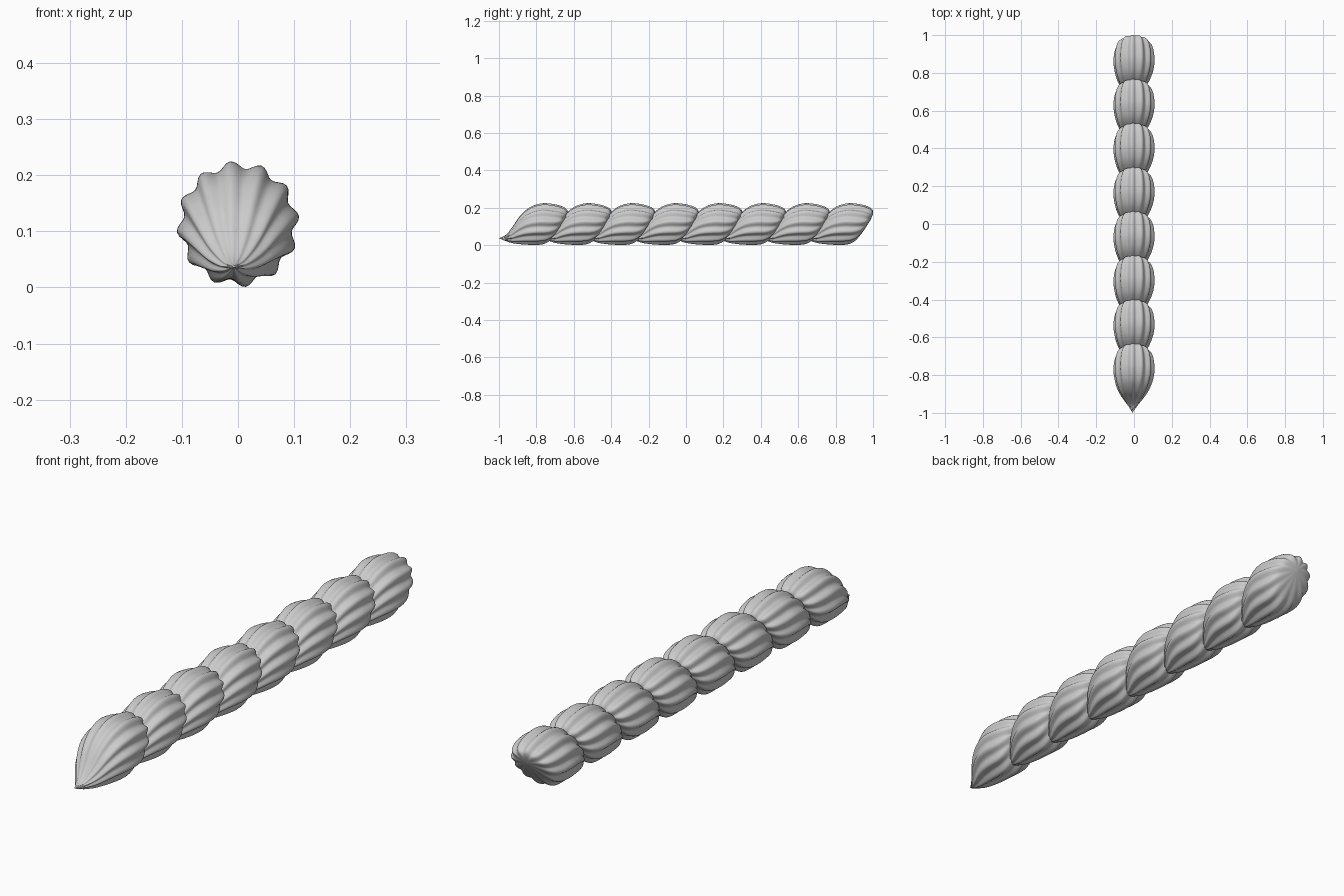
import bpy, bmesh, math

if "Cube" in bpy.data.objects:
    bpy.data.objects.remove(bpy.data.objects["Cube"])

COUNT, PITCH = 8, 0.2333
LOBES, SEG, SUB = 12, 96, 4

# one piped shell: rings from the tip to the blunt end
# (top y, top z, bottom y, bottom z, half width)
RINGS = [
    (0.000, 0.037, 0.000, 0.037, 0.000),
    (0.038, 0.056, 0.030, 0.024, 0.022),
    (0.075, 0.102, 0.065, 0.012, 0.050),
    (0.115, 0.160, 0.100, 0.006, 0.076),
    (0.170, 0.206, 0.140, 0.002, 0.097),
    (0.235, 0.225, 0.190, 0.000, 0.109),
    (0.300, 0.219, 0.235, 0.004, 0.107),
    (0.345, 0.205, 0.268, 0.020, 0.096),
    (0.366, 0.187, 0.293, 0.046, 0.077),
    (0.366, 0.165, 0.322, 0.085, 0.042),
    (0.352, 0.132, 0.352, 0.132, 0.000),
]


def catmull(p0, p1, p2, p3, t):
    return [0.5 * (2*b + (c - a)*t + (2*a - 5*b + 4*c - d)*t*t + (3*b - a - 3*c + d)*t**3)
            for a, b, c, d in zip(p0, p1, p2, p3)]


def smooth_rings():
    out, n = [], len(RINGS)
    for i in range(n - 1):
        for s in range(SUB):
            out.append(catmull(RINGS[max(i-1, 0)], RINGS[i], RINGS[i+1],
                               RINGS[min(i+2, n-1)], s / SUB))
    return out[1:]


def make_shell_mesh():
    bm = bmesh.new()
    loops = []
    for ty, tz, by, bz, w in smooth_rings():
        loop = []
        for k in range(SEG):
            a = 2 * math.pi * k / SEG
            # star nozzle ribs
            f = 0.94 + 0.06 * math.cos(LOBES * (a - math.radians(7)))
            c, s = math.cos(a) * f, math.sin(a) * f
            x = w * c - 0.008 * max(0, 1 - ty / 0.2)
            loop.append(bm.verts.new((x, (ty+by)/2 + (ty-by)/2*s, (tz+bz)/2 + (tz-bz)/2*s)))
        loops.append(loop)
    tip = bm.verts.new((-0.008, RINGS[0][0], RINGS[0][1]))
    end = bm.verts.new((0, RINGS[-1][0], RINGS[-1][1]))
    for k in range(SEG):
        j = (k + 1) % SEG
        bm.faces.new((tip, loops[0][k], loops[0][j]))
        bm.faces.new((end, loops[-1][j], loops[-1][k]))
        for a, b in zip(loops, loops[1:]):
            bm.faces.new((a[k], b[k], b[j], a[j]))
    bmesh.ops.recalc_face_normals(bm, faces=bm.faces)
    for f in bm.faces:
        f.smooth = True
    me = bpy.data.meshes.new("piped_shell")
    bm.to_mesh(me)
    bm.free()
    return me


mat = bpy.data.materials.new("light grey cream")
mat.diffuse_color = (0.6, 0.6, 0.6, 1)
mat.use_nodes = True
mat.node_tree.nodes["Principled BSDF"].inputs["Base Color"].default_value = mat.diffuse_color
mesh = make_shell_mesh()
mesh.materials.append(mat)

# row of overlapping shells
for i in range(COUNT):
    ob = bpy.data.objects.new(f"piped_shell_{i + 1}", mesh)
    ob.location = (0, -1 + i * PITCH, 0)
    bpy.context.collection.objects.link(ob)
